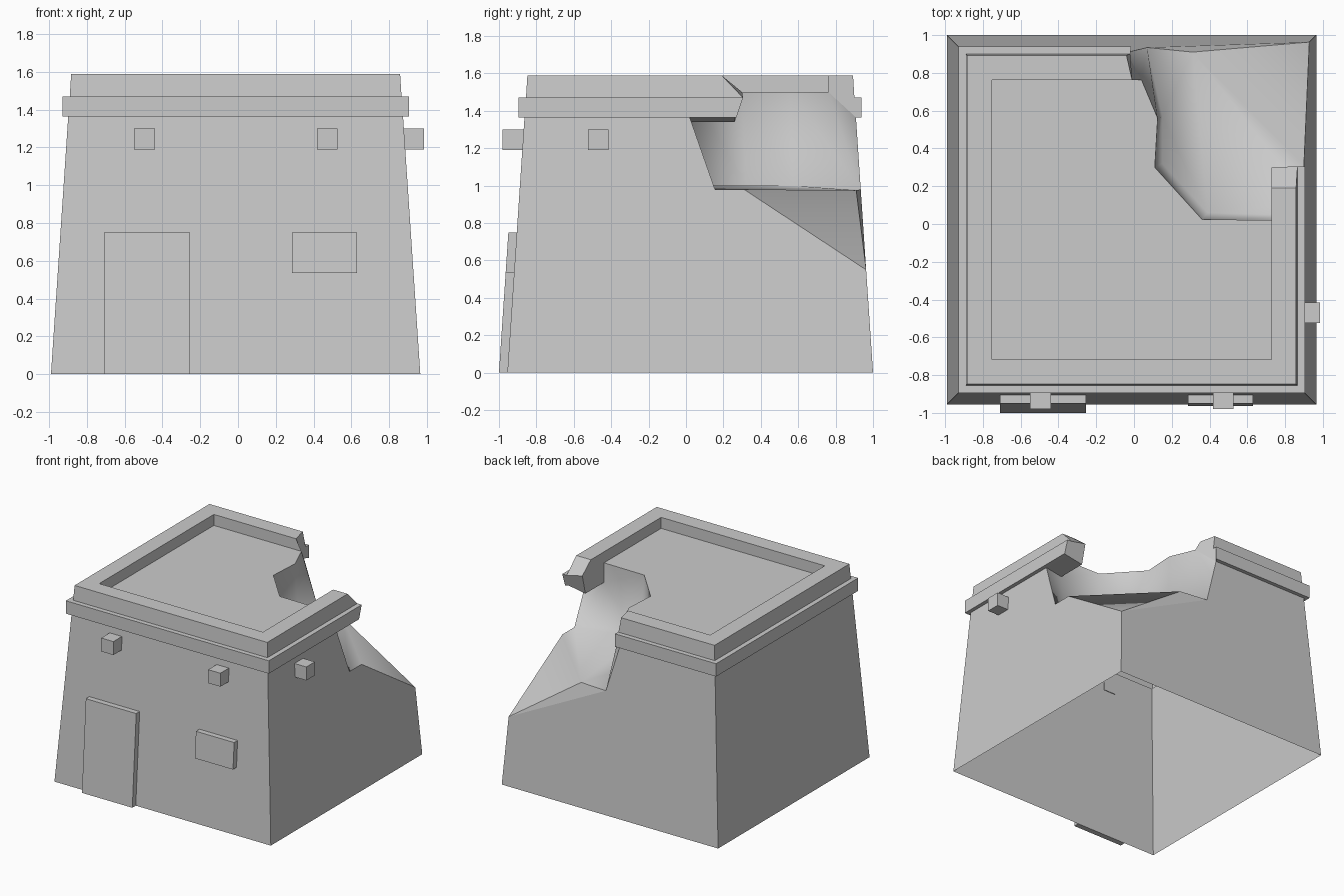
import bpy, bmesh
from mathutils import Vector

if "Cube" in bpy.data.objects:
    bpy.data.objects.remove(bpy.data.objects["Cube"])

CX, CY = -0.0125, 0.0225     # centre of the building
EAVE, ROOF = 1.365, 1.5      # underside of the band, roof floor

plaster = bpy.data.materials.new("grey_plaster")
plaster.use_nodes = True
GREY = (0.6, 0.6, 0.6, 1)
plaster.diffuse_color = GREY
plaster.node_tree.nodes["Principled BSDF"].inputs["Base Color"].default_value = GREY


def half(z):
    """Half width of the tapered walls at height z."""
    return 0.9775 - 0.067 * z


def at(sx, sy, z):
    return (CX + sx * half(z), CY + sy * half(z), z)


def east(y, z):
    return (CX + half(z), y, z)


def north(x, z):
    return (x, CY + half(z), z)


def build(name, faces, smooth=False, away=None, toward=None):
    """Mesh from faces given as point lists, wound away from or toward a point."""
    bm = bmesh.new()
    for pts in faces:
        f = bm.faces.new([bm.verts.new(p) for p in pts])
        f.normal_update()
        f.smooth = smooth
        side = f.normal.dot(f.calc_center_median() - Vector(away or toward or (0, 0, 0)))
        if (away and side < 0) or (toward and side > 0):
            f.normal_flip()
    bmesh.ops.remove_doubles(bm, verts=bm.verts, dist=0.0005)
    if not (away or toward):
        bmesh.ops.recalc_face_normals(bm, faces=bm.faces)
    mesh = bpy.data.meshes.new(name)
    bm.to_mesh(mesh)
    bm.free()
    mesh.materials.append(plaster)
    obj = bpy.data.objects.new(name, mesh)
    bpy.context.collection.objects.link(obj)
    return obj


# Break edges on the two damaged walls
corner = at(1, 1, 0.55)
east_top, east_low, east_lip = east(0.02, EAVE), east(0.155, 0.98), east(0.31, 0.98)
north_top, north_low = north(-0.04, EAVE), north(0.07, 0.98)
north_lip = (0.31, 0.91, 0.975)

# Tapered walls, open underneath
build("walls", [
    [at(-1, -1, 0), at(1, -1, 0), at(1, -1, EAVE), at(-1, -1, EAVE)],
    [at(-1, -1, 0), at(-1, -1, EAVE), at(-1, 1, EAVE), at(-1, 1, 0)],
    [at(1, -1, 0), at(1, 1, 0), corner, east_lip, east_low, east_top, at(1, -1, EAVE)],
    [at(1, 1, 0), at(-1, 1, 0), at(-1, 1, EAVE), north_top, north_low, corner],
    [north_low, north_lip, corner],
], away=(0, 0, 0.6))

# Roof floor with its broken rim
INNER = 0.7395
rim = [(CX + INNER, 0.02, ROOF), (0.36, 0.025, ROOF), (0.11, 0.3, ROOF),
       (0.125, 0.56, ROOF), (0.04, CY + INNER, ROOF)]
build("roof", [[(CX - INNER, CY + INNER, ROOF), (CX - INNER, CY - INNER, ROOF),
                (CX + INNER, CY - INNER, ROOF)] + rim], away=(0, 0, 0))

# Collapsed hollow: steep sides, a nearly level floor and a slope to the corner
under = (CX + INNER, 0.02, 1.34)
foot = [(0.72, 0.05, 1.0), (0.39, 0.06, 1.0), (0.15, 0.32, 1.0), (0.15, 0.57, 1.0)]
sides = [[rim[i], rim[i + 1], foot[i + 1], foot[i]] for i in range(1, 3)]
build("collapsed_hollow", sides + [
    [rim[0], rim[1], foot[1], foot[0], under],
    [under, foot[0], east_low, east_top],
    [rim[3], rim[4], north_low, foot[3]],
    [rim[4], north_top, north_low],
    foot + [north_low, north_lip, east_lip, east_low],
    [north_lip, east_lip, corner],
], smooth=True, toward=(0.6, 0.65, 2.2))

# Parapet and band: (half width, height, x of the back end, y of the right end)
profile = [
    (INNER, ROOF, 0.04, 0.3),
    (INNER, 1.59, -0.01, 0.19),
    (0.8705, 1.59, -0.04, 0.19),
    (0.878, 1.47, -0.02, 0.305),
    (0.917, 1.47, -0.015, 0.305),
    (0.917, EAVE, -0.015, 0.27),
    (half(EAVE), EAVE, -0.04, 0.26),
]
rails = [[(xb, CY + h, z), (CX - h, CY + h, z), (CX - h, CY - h, z),
          (CX + h, CY - h, z), (CX + h, ye, z)] for h, z, xb, ye in profile]
strips = [[a[i], a[i + 1], b[i + 1], b[i]]
          for a, b in zip(rails, rails[1:]) for i in range(4)]
back_end = [r[0] for r in rails]
right_end = [r[-1] for r in rails]
under_tip = (CX + INNER, 0.26, 1.34)
build("parapet_and_band", strips + [
    back_end,
    right_end[:4],                                   # sloped break
    [right_end[0]] + right_end[3:] + [under_tip],    # broken end
    [under, under_tip, right_end[6], east_top],      # overhang underside
    [under, under_tip, right_end[0], rim[0]],        # overhang inner side
])


# Door and window slabs that follow the lean of the front wall
def facade_panel(name, x0, x1, z0, z1, depth=0.045):
    def ring(out):
        return [(x, CY - half(z) - out, z)
                for x, z in ((x0, z0), (x1, z0), (x1, z1), (x0, z1))]
    wall, front = ring(0), ring(depth)
    edges = [[wall[i - 1], wall[i], front[i], front[i - 1]] for i in range(4)]
    centre = ((x0 + x1) / 2, CY - half((z0 + z1) / 2), (z0 + z1) / 2)
    build(name, [front] + edges, away=centre)


facade_panel("door", -0.71, -0.255, 0, 0.75)
facade_panel("window", 0.285, 0.63, 0.535, 0.75)


# Roof beam ends poking through the walls
def beam(name, x, y):
    bpy.ops.mesh.primitive_cube_add(size=0.11, location=(x, y, 1.245))
    obj = bpy.context.object
    obj.name = name
    obj.data.materials.append(plaster)


beam("front_beam_right", -0.495, -0.925)
beam("front_beam_left", 0.472, -0.925)
beam("side_beam", 0.93, -0.47)
